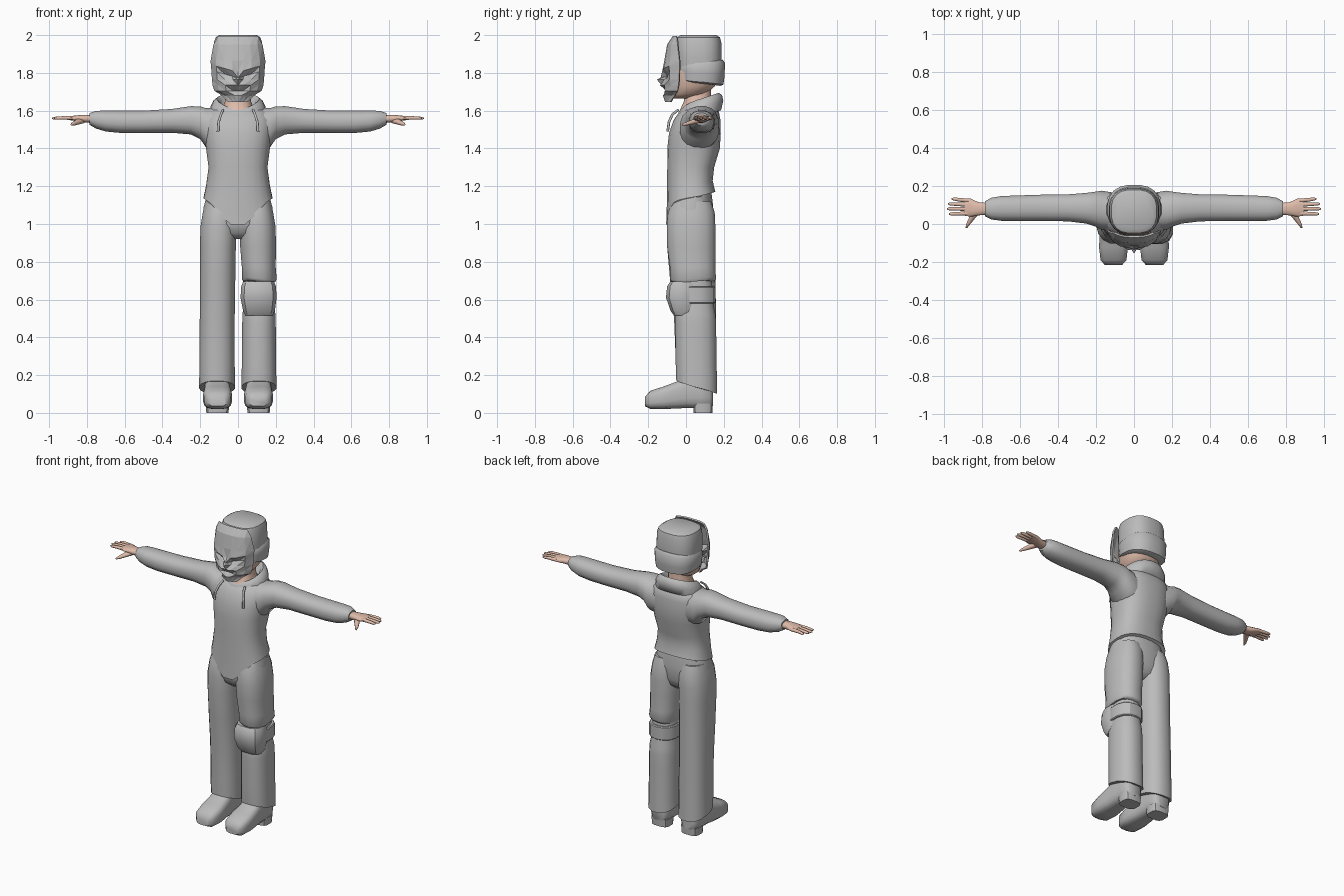
import bpy, bmesh, math


def material(name, rgb):
    m = bpy.data.materials.new(name)
    m.diffuse_color = (*rgb, 1)
    return m


GREY = material("cloth grey", (0.5, 0.5, 0.5))
SKIN = material("skin", (0.74, 0.5, 0.4))

AXES = {"z": lambda u, v, w: (u, v, w),
        "x": lambda u, v, w: (w, u, v),
        "y": lambda u, v, w: (u, w, v)}


def finish(bm, name, mat, mirror=False, angle=40):
    bmesh.ops.recalc_face_normals(bm, faces=bm.faces)
    me = bpy.data.meshes.new(name)
    bm.to_mesh(me)
    bm.free()
    ob = bpy.data.objects.new(name, me)
    bpy.context.collection.objects.link(ob)
    me.materials.append(mat)
    if mirror:
        ob.modifiers.new("mirror", "MIRROR")
    if angle:
        bpy.ops.object.select_all(action="DESELECT")
        ob.select_set(True)
        bpy.context.view_layer.objects.active = ob
        bpy.ops.object.shade_smooth_by_angle(angle=math.radians(angle))
    return ob


def loft(name, rings, mat=GREY, axis="z", n=16, p=0.85, adjust=None, mirror=False, angle=40):
    """Skin rings (position, centre u, centre v, radius u, radius v) along an axis."""
    bm = bmesh.new()
    loops = []
    for i, (w, cu, cv, ru, rv) in enumerate(rings):
        loop = []
        for k in range(n):
            a = 2 * math.pi * (k + 0.5) / n
            c, s = math.cos(a), math.sin(a)
            u = cu + ru * math.copysign(abs(c) ** p, c)
            v = cv + rv * math.copysign(abs(s) ** p, s)
            h = w + (adjust(i, c, s) if adjust else 0)
            loop.append(bm.verts.new(AXES[axis](u, v, h)))
        loops.append(loop)
    for a, b in zip(loops, loops[1:]):
        for k in range(n):
            bm.faces.new((a[k], a[(k + 1) % n], b[(k + 1) % n], b[k]))
    bm.faces.new(loops[0])
    bm.faces.new(loops[-1])
    return finish(bm, name, mat, mirror, angle)


# Hoodie body, with a hem that dips to a point at the front
def hem(i, c, s):
    if i > 1:
        return 0
    return 0.03 * s - 0.12 * max(0, -s) ** 6 * (1 if i == 0 else 0.5)


loft("hoodie_body", [
    (1.14, 0, 0.025, 0.183, 0.131), (1.2, 0, 0.02, 0.17, 0.122),
    (1.3, 0, 0.025, 0.157, 0.125), (1.4, 0, 0.04, 0.17, 0.14),
    (1.48, 0, 0.047, 0.18, 0.138), (1.55, 0, 0.058, 0.185, 0.125),
    (1.595, 0, 0.07, 0.165, 0.105), (1.62, 0, 0.075, 0.11, 0.075)],
    n=24, p=0.8, adjust=hem, angle=60)

# Sleeves flare into the shoulders
loft("sleeve", [
    (0.1, 0.065, 1.5, 0.1, 0.115), (0.17, 0.072, 1.51, 0.105, 0.105),
    (0.2, 0.078, 1.536, 0.094, 0.088), (0.25, 0.083, 1.549, 0.082, 0.076),
    (0.35, 0.085, 1.546, 0.072, 0.064), (0.5, 0.085, 1.541, 0.07, 0.06),
    (0.62, 0.083, 1.541, 0.068, 0.06), (0.7, 0.082, 1.545, 0.066, 0.056),
    (0.75, 0.081, 1.552, 0.058, 0.048), (0.785, 0.08, 1.556, 0.04, 0.032)],
    axis="x", mirror=True, angle=60)

# Hands
loft("palm", [
    (0.76, 0.08, 1.556, 0.03, 0.022), (0.82, 0.08, 1.558, 0.036, 0.021),
    (0.86, 0.086, 1.56, 0.049, 0.015), (0.895, 0.088, 1.56, 0.045, 0.01)],
    SKIN, "x", 12, mirror=True, angle=60)
for label, y0, y1, tip in [("little", 0.123, 0.132, 0.96), ("ring", 0.101, 0.106, 0.98),
                           ("middle", 0.079, 0.08, 0.985), ("index", 0.056, 0.053, 0.975)]:
    loft(label + "_finger", [
        (0.865, y0, 1.56, 0.011, 0.011), (0.92, (y0 + y1) / 2, 1.562, 0.0105, 0.01),
        (tip - 0.012, y1, 1.56, 0.009, 0.008), (tip, y1, 1.56, 0.004, 0.004)],
        SKIN, "x", 8, 1, mirror=True, angle=60)
loft("thumb", [
    (0.07, 0.825, 1.55, 0.026, 0.017), (0.035, 0.85, 1.54, 0.019, 0.014),
    (0.0, 0.872, 1.53, 0.012, 0.01), (-0.02, 0.882, 1.526, 0.005, 0.005)],
    SKIN, "y", 8, 1, mirror=True, angle=60)

# Neck, jaw and head under the hat
loft("neck", [(1.56, 0, 0.05, 0.1, 0.1), (1.61, 0, 0.055, 0.085, 0.085),
              (1.65, 0, 0.06, 0.07, 0.072), (1.74, 0, 0.06, 0.07, 0.075)], SKIN, angle=60)
loft("head", [(1.665, 0, -0.01, 0.05, 0.055), (1.69, 0, 0.02, 0.09, 0.09),
              (1.73, 0, 0.045, 0.115, 0.11), (1.8, 0, 0.055, 0.128, 0.12),
              (1.88, 0, 0.06, 0.12, 0.11)], SKIN, angle=60)

# Hat crown and turned-up band
loft("hat_crown", [
    (1.8, 0, 0.07, 0.128, 0.12), (1.88, 0, 0.068, 0.134, 0.122),
    (1.96, 0, 0.066, 0.129, 0.122), (1.988, 0, 0.066, 0.12, 0.115),
    (2.0, 0, 0.066, 0.1, 0.095)], n=20, p=0.75)
loft("hat_band", [
    (1.745, 0, 0.075, 0.122, 0.108), (1.752, 0, 0.077, 0.134, 0.122),
    (1.80, 0, 0.078, 0.14, 0.128), (1.84, 0, 0.078, 0.141, 0.129),
    (1.856, 0, 0.075, 0.13, 0.12)], n=20, p=0.8,
    adjust=lambda i, c, s: (0.014 if i > 2 else -0.014) * s)

# Faceted mask: each row is height, half width, then depth from centre to edge
MASK = [
    (1.995, .105, -.07, -.07, -.068, -.06, -.05),
    (1.95, .13, -.1, -.1, -.095, -.078, -.045),
    (1.865, .145, -.115, -.115, -.108, -.085, -.035),
    (1.82, .144, -.117, -.125, -.118, -.09, -.035),
    (1.79, .141, -.135, -.1, -.088, -.088, -.035),
    (1.765, .138, -.155, -.115, -.105, -.088, -.037),
    (1.735, .135, -.13, -.138, -.115, -.08, -.04),
    (1.705, .125, -.1, -.104, -.112, -.085, -.045),
    (1.68, .085, -.122, -.118, -.1, -.075, -.06),
    (1.645, .05, -.11, -.107, -.1, -.092, -.085)]
FRACTIONS = (0, 0.2, 0.5, 0.8, 1)
bm = bmesh.new()
grid = []
for r, (z, half, *depths) in enumerate(MASK):
    row = []
    for j in range(-4, 5):
        f = FRACTIONS[abs(j)]
        lift = 0.04 * (f - 0.4) if r in (3, 4) else 0
        row.append(bm.verts.new((math.copysign(f * half, j), depths[abs(j)], z + lift)))
    grid.append(row)
for a, b in zip(grid, grid[1:]):
    for j in range(8):
        q = (a[j], a[j + 1], b[j + 1], b[j])
        bm.faces.new(q if j < 4 else q[1:] + q[:1])
bmesh.ops.triangulate(bm, faces=bm.faces, quad_method="FIXED")
mask = finish(bm, "face_mask", GREY, angle=0)
# Front of the mask faces -y, so the shell thickens backwards
if sum(f.normal.y for f in mask.data.polygons) > 0:
    mask.data.flip_normals()
shell = mask.modifiers.new("thickness", "SOLIDIFY")
shell.thickness = 0.01
shell.offset = -1

# Hood lying as a tilted collar around the neck
loft("hood_collar", [
    (1.57, 0, 0.075, 0.15, 0.112), (1.62, 0, 0.075, 0.146, 0.124),
    (1.65, 0, 0.077, 0.13, 0.115), (1.662, 0, 0.075, 0.112, 0.1),
    (1.645, 0, 0.07, 0.095, 0.09), (1.57, 0, 0.06, 0.078, 0.08)],
    n=20, p=0.95, adjust=lambda i, c, s: 0.033 * s - 0.02 * max(0, -s) ** 3, angle=60)

# Drawstrings
curve = bpy.data.curves.new("drawstrings", "CURVE")
curve.dimensions = "3D"
curve.bevel_depth = 0.007
curve.bevel_resolution = 1
curve.use_fill_caps = True
for side in (-1, 1):
    line = curve.splines.new("POLY")
    pts = [(0.08, -0.04, 1.605), (0.09, -0.072, 1.58), (0.103, -0.09, 1.54), (0.106, -0.097, 1.49)]
    line.points.add(len(pts) - 1)
    for pt, (x, y, z) in zip(line.points, pts):
        pt.co = (side * x, y, z, 1)
curve.materials.append(GREY)
bpy.context.collection.objects.link(bpy.data.objects.new("drawstrings", curve))

# Trousers: seat, full right leg, cut-off left leg
loft("trouser_seat", [
    (0.92, 0, 0.02, 0.06, 0.06), (0.95, 0, 0.02, 0.13, 0.1), (1.0, 0, 0.02, 0.188, 0.117),
    (1.09, 0, 0.024, 0.183, 0.121), (1.18, 0, 0.022, 0.16, 0.112)], n=24, angle=60)
THIGH = [(1.12, .095, .03, .078, .105), (1.06, .098, .028, .09, .126),
         (0.98, .103, .027, .098, .131), (0.88, .106, .028, .096, .13)]


def cuff(i, c, s):
    return -0.035 * s if i == 7 else 0


loft("right_trouser_leg", [(z, -x, y, a, b) for z, x, y, a, b in THIGH] + [
    (0.7, -0.108, 0.036, 0.095, 0.122), (0.5, -0.11, 0.048, 0.094, 0.113),
    (0.3, -0.111, 0.053, 0.095, 0.11), (0.135, -0.111, 0.057, 0.096, 0.11)],
    adjust=cuff, angle=60)
loft("left_thigh", THIGH + [
    (0.77, .11, .035, .091, .122), (0.71, .113, .037, .093, .124), (0.695, .113, .037, .085, .115)],
    adjust=lambda i, c, s: 0.012 * c * s if i > 4 else 0, angle=60)
loft("left_lower_leg", [
    (0.74, .108, .04, .075, .095), (0.56, .11, .05, .083, .1), (0.52, .111, .05, .089, .108),
    (0.48, .111, .051, .09, .11), (0.4, .111, .052, .091, .11), (0.3, .111, .053, .092, .11),
    (0.2, .111, .055, .093, .11), (0.135, .111, .057, .094, .11)],
    adjust=cuff, angle=60)

# Knee pad and its strap
loft("knee_pad", [
    (0.515, .111, -.01, .075, .055), (0.54, .111, -.015, .086, .068),
    (0.61, .109, -.02, .098, .088), (0.67, .109, -.02, .094, .082),
    (0.695, .109, -.015, .084, .07)], n=12, p=0.7, angle=30)
loft("knee_strap", [
    (0.58, .111, .05, .088, .1), (0.585, .111, .05, .093, .106),
    (0.665, .111, .05, .093, .106), (0.67, .111, .05, .088, .1)], n=14, angle=30)

# Shoes with separate heel blocks
loft("shoe", [
    (-.217, .108, .06, .045, .025), (-.19, .108, .069, .069, .048), (-.12, .108, .08, .077, .06),
    (-.05, .109, .094, .072, .072), (0, .11, .11, .067, .085), (.08, .11, .115, .067, .09),
    (.125, .11, .115, .06, .09), (.142, .11, .11, .042, .075)],
    axis="y", p=0.6, mirror=True, angle=50)
loft("shoe_heel", [(0, .109, .09, .06, .05), (0.05, .109, .09, .064, .053)],
     n=12, p=0.6, mirror=True, angle=30)
